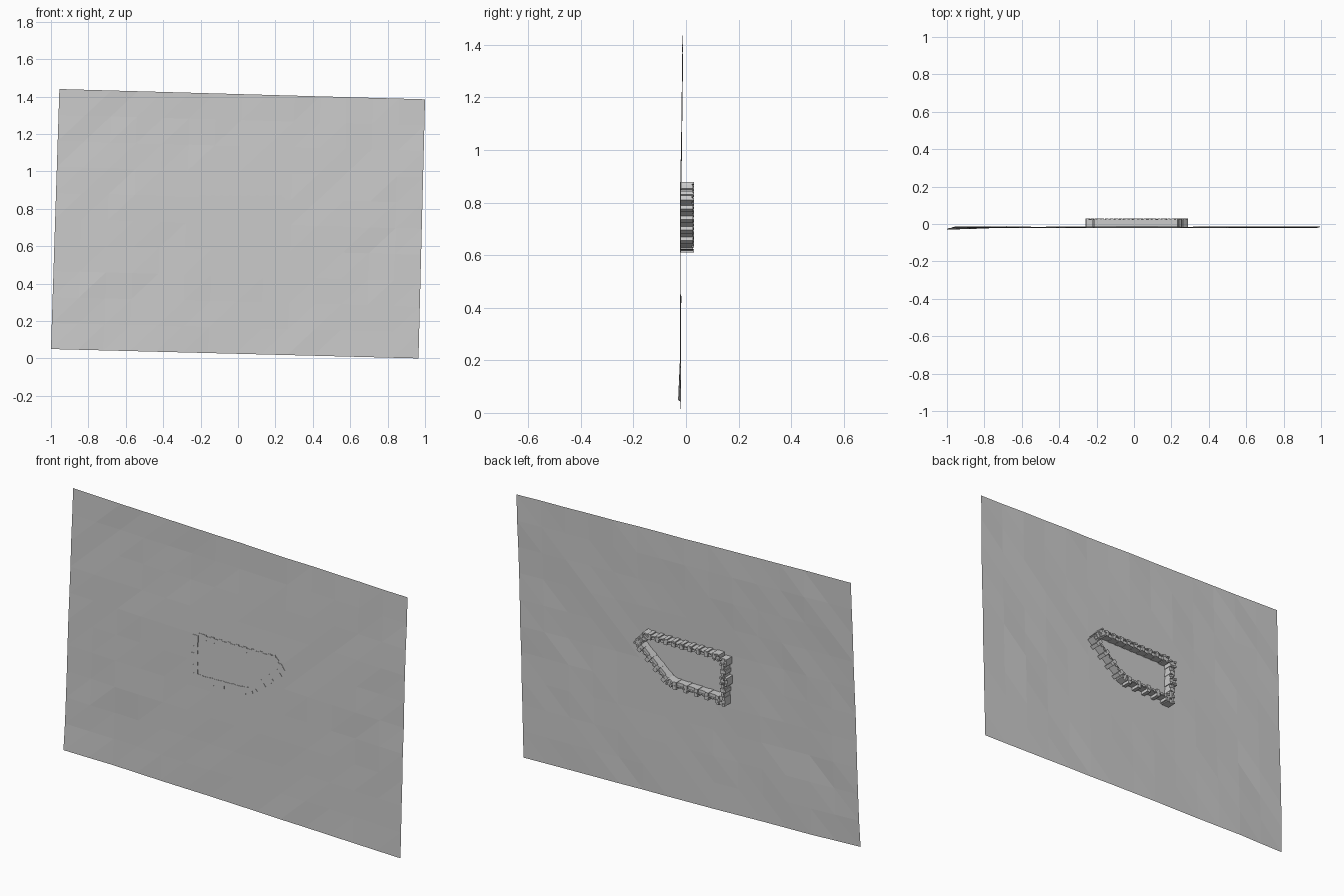
import bpy, bmesh, math, random
from mathutils import Vector, Matrix

if "Cube" in bpy.data.objects:
    bpy.data.objects.remove(bpy.data.objects["Cube"])

random.seed(4)
BASE, TOP = -0.022, 0.030          # depth range of the walls (ground to wall top)


def to_object(name, bm):
    me = bpy.data.meshes.new(name)
    bm.to_mesh(me)
    bm.free()
    ob = bpy.data.objects.new(name, me)
    bpy.context.collection.objects.link(ob)
    return ob


def block(bm, x, z, length, width, angle=0.0, y0=BASE, y1=TOP):
    """Box lying on the ground sheet, rotated in the sheet's plane."""
    m = (Matrix.Translation((x, (y0 + y1) / 2, z)) @ Matrix.Rotation(-angle, 4, 'Y')
         @ Matrix.Diagonal((length, y1 - y0, width, 1)))
    bmesh.ops.create_cube(bm, size=1, matrix=m)


# Ground: slightly skewed, gently uneven sheet
corners = [Vector(c) for c in ((-1.0, 0, 0.05), (0.965, 0, 0.0), (-0.955, 0, 1.44), (1.0, 0, 1.385))]
bm = bmesh.new()
NX, NZ = 14, 10
rows = []
for j in range(NZ + 1):
    row = []
    for i in range(NX + 1):
        s, t = i / NX, j / NZ
        p = corners[0].lerp(corners[1], s).lerp(corners[2].lerp(corners[3], s), t)
        y = -0.020 + 0.006 * max(0, min(1, (t - 0.6) / 0.25))
        if math.hypot(p.x, p.z - 0.74) > 0.4:
            y += random.uniform(-0.002, 0.002)
        y -= 0.009 * max(0, 1 - s * 7) * max(0, 1 - t * 4)   # sagging corner
        row.append(bm.verts.new((p.x, y, p.z)))
    rows.append(row)
for j in range(NZ):
    for i in range(NX):
        a, b, c, d = rows[j][i], rows[j][i + 1], rows[j + 1][i + 1], rows[j + 1][i]
        bm.faces.new((a, b, c))
        bm.faces.new((a, c, d))
to_object("ground_sheet", bm)


def wall(name, a, b, posts, post_out=0.012, teeth=True):
    """Wall run a->b with walkway, outer parapet, merlons and buttress posts."""
    a, b = Vector(a), Vector(b)
    d = b - a
    ang = math.atan2(d.y, d.x)
    out = Vector((-d.y, d.x)).normalized()     # outer side is left of travel
    bm = bmesh.new()
    mid = (a + b) / 2
    block(bm, mid.x, mid.y, d.length, 0.022, ang, y1=0.018)
    p = mid + out * 0.008
    block(bm, p.x, p.y, d.length, 0.006, ang, y0=0.014, y1=0.024)
    if teeth:
        n = max(2, int(d.length / 0.024))
        for k in range(n):
            p = a + d * ((k + 0.5) / n) + out * 0.008
            block(bm, p.x, p.y, 0.013, 0.006, ang, y0=0.02, y1=TOP)
    for k in range(posts):
        p = a + d * ((k + 0.5) / posts) + out * post_out / 2
        block(bm, p.x, p.y, 0.02, 0.026 + post_out, ang, y1=0.027)
    return to_object(name, bm)


# Wall circuit, walked clockwise so the outside is on the left
tip, nw, ne = (0.268, 0.812), (0.222, 0.858), (-0.205, 0.858)
right_top, se, bend = (-0.232, 0.84), (-0.232, 0.642), (0.08, 0.650)
wall("long_wall", ne, nw, 9, 0.004)
wall("tip_wall", nw, tip, 2, 0.006)
wall("diagonal_wall", tip, bend, 4, 0.016)
wall("lower_wall", bend, se, 5, 0.014)
wall("end_wall", se, right_top, 2, 0.004)


# Towers: square body with a raised rim of corner merlons
def tower(name, x, z, size, angle=0.0, top=TOP):
    bm = bmesh.new()
    block(bm, x, z, size, size, angle, y1=top - 0.007)
    r = Matrix.Rotation(angle, 2)
    for sx in (-1, 1):
        for sz in (-1, 1):
            o = r @ Vector((sx, sz)) * size * 0.36
            block(bm, x + o.x, z + o.y, size * 0.28, size * 0.28, angle, y0=top - 0.008, y1=top)
    return to_object(name, bm)


tower("tip_tower", 0.266, 0.812, 0.034, math.radians(40))
tower("upper_corner_tower", 0.222, 0.857, 0.034, math.radians(20))
tower("gate_tower_long_wall", -0.195, 0.858, 0.034)
tower("gate_tower_end_wall", -0.236, 0.842, 0.036)
tower("end_wall_tower", -0.238, 0.742, 0.042)
tower("lower_corner_tower", -0.222, 0.634, 0.046)
tower("bend_tower", 0.08, 0.650, 0.034, math.radians(20))
